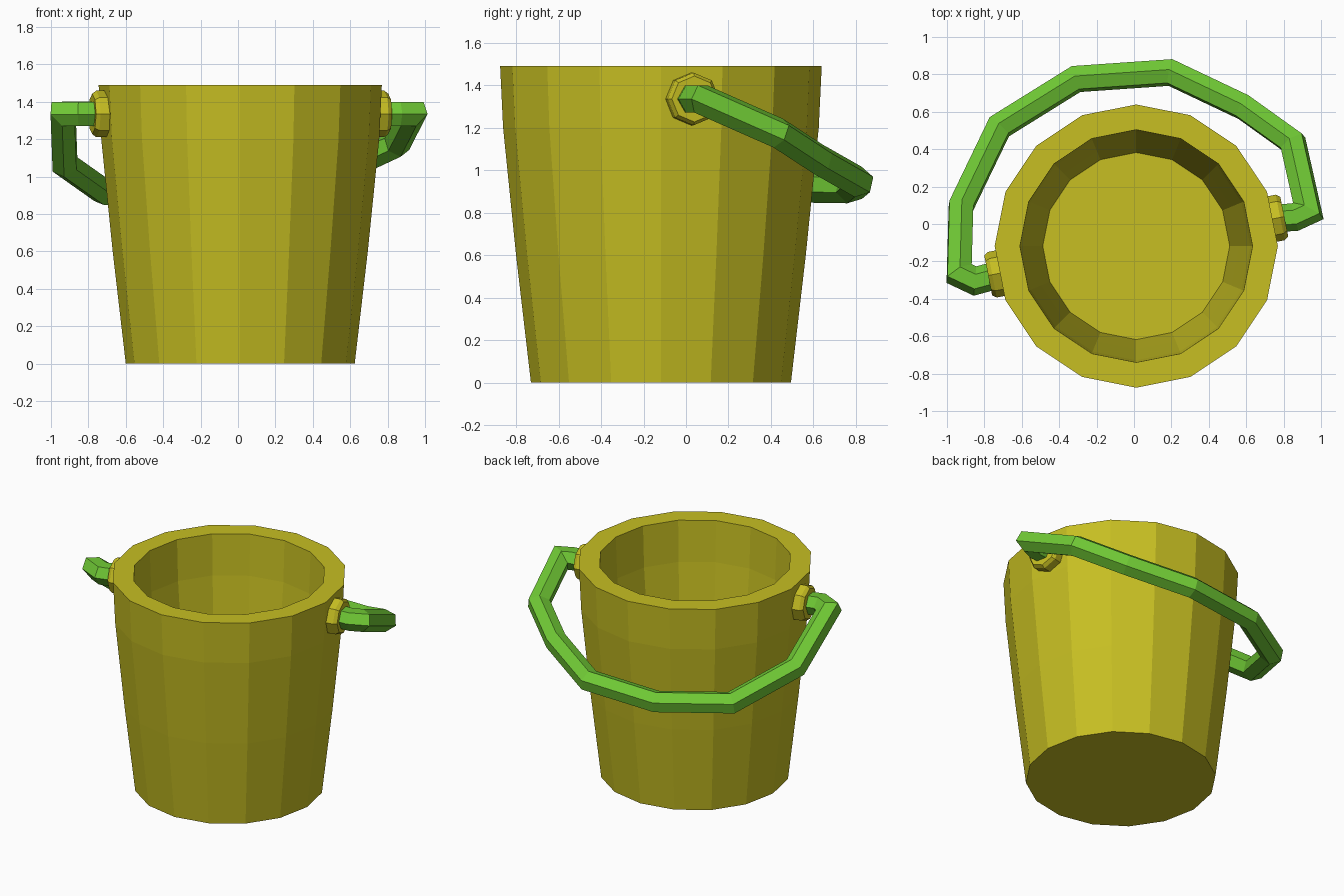
import bpy, bmesh, math
from mathutils import Vector, Matrix

if "Cube" in bpy.data.objects:
    bpy.data.objects.remove(bpy.data.objects["Cube"])

CENTER = Vector((0.012, -0.118, 0))
LUG_Z = 1.335
LUG_TURN = math.radians(11.25)   # handle axis crosses two opposite flat sides


def material(name, rgb):
    m = bpy.data.materials.new(name)
    m.diffuse_color = (*rgb, 1)
    m.use_nodes = True
    m.node_tree.nodes["Principled BSDF"].inputs["Base Color"].default_value = m.diffuse_color
    return m


YELLOW = material("yellow_plastic", (0.57, 0.52, 0.016))
GREEN = material("green_plastic", (0.16, 0.58, 0.035))


def build(name, rings, mat):
    """Skin a list of equal-sized vertex rings and cap both ends."""
    bm = bmesh.new()
    loops = [[bm.verts.new(p) for p in ring] for ring in rings]
    n = len(loops[0])
    for a, b in zip(loops, loops[1:]):
        for i in range(n):
            j = (i + 1) % n
            bm.faces.new((a[i], a[j], b[j], b[i]))
    bm.faces.new(loops[0][::-1])
    bm.faces.new(loops[-1])
    bmesh.ops.recalc_face_normals(bm, faces=bm.faces)
    mesh = bpy.data.meshes.new(name)
    bm.to_mesh(mesh)
    bm.free()
    mesh.materials.append(mat)
    obj = bpy.data.objects.new(name, mesh)
    bpy.context.collection.objects.link(obj)
    return obj


def lathe(name, profile, sides, mat, matrix, phase=0.0):
    rings = []
    for r, z in profile:
        angles = [phase + math.tau * i / sides for i in range(sides)]
        rings.append([matrix @ Vector((r * math.cos(a), r * math.sin(a), z)) for a in angles])
    return build(name, rings, mat)


def sweep(name, path, radius, sides, mat):
    """Tube with mitred corners along a list of points."""
    pts = [Vector(p) for p in path]
    dirs = [(b - a).normalized() for a, b in zip(pts, pts[1:])]
    side = dirs[0].cross(Vector((0, 0, 1))).normalized()
    up = side.cross(dirs[0])
    ring = [pts[0] + radius * (math.cos(t) * side + math.sin(t) * up)
            for t in [math.tau * k / sides for k in range(sides)]]
    rings = [ring]
    for i in range(1, len(pts)):
        d = dirs[i - 1]
        plane = (d + dirs[min(i, len(dirs) - 1)]).normalized()
        # slide each edge forward onto the mitre plane
        ring = [p + d * ((pts[i] - p).dot(plane) / d.dot(plane)) for p in ring]
        rings.append(ring)
    return build(name, rings, mat)


# Bucket: 16-sided thick-walled shell, outside then inside
bucket_profile = [(0.612, 0), (0.682, 0.6), (0.743, 1.2), (0.757, 1.49),
                  (0.622, 1.49), (0.61, 1.2), (0.55, 0.6), (0.50, 0.13)]
lathe("bucket", bucket_profile, 16, YELLOW, Matrix.Translation(CENTER))

# Lugs: octagonal bosses on opposite sides
for label, turn in (("right", LUG_TURN), ("left", LUG_TURN + math.pi)):
    m = (Matrix.Translation(CENTER + Vector((0, 0, LUG_Z)))
         @ Matrix.Rotation(turn, 4, 'Z') @ Matrix.Rotation(math.pi / 2, 4, 'Y'))
    lathe(label + "_lug", [(0.124, 0.69), (0.124, 0.785), (0.108, 0.807)], 8, YELLOW, m)

# Handle: hexagonal bar hanging behind the bucket
handle_path = [
    (0.76, 0.03, 1.335), (0.86, 0.037, 1.335), (0.932, 0.07, 1.335),
    (0.85, 0.435, 1.174), (0.585, 0.625, 1.05), (0.195, 0.81, 0.945),
    (-0.31, 0.775, 0.916), (-0.72, 0.52, 0.92), (-0.925, 0.095, 1.065),
    (-0.935, -0.265, 1.335), (-0.85, -0.305, 1.335), (-0.74, -0.275, 1.335)]
sweep("handle", handle_path, 0.074, 6, GREEN)
